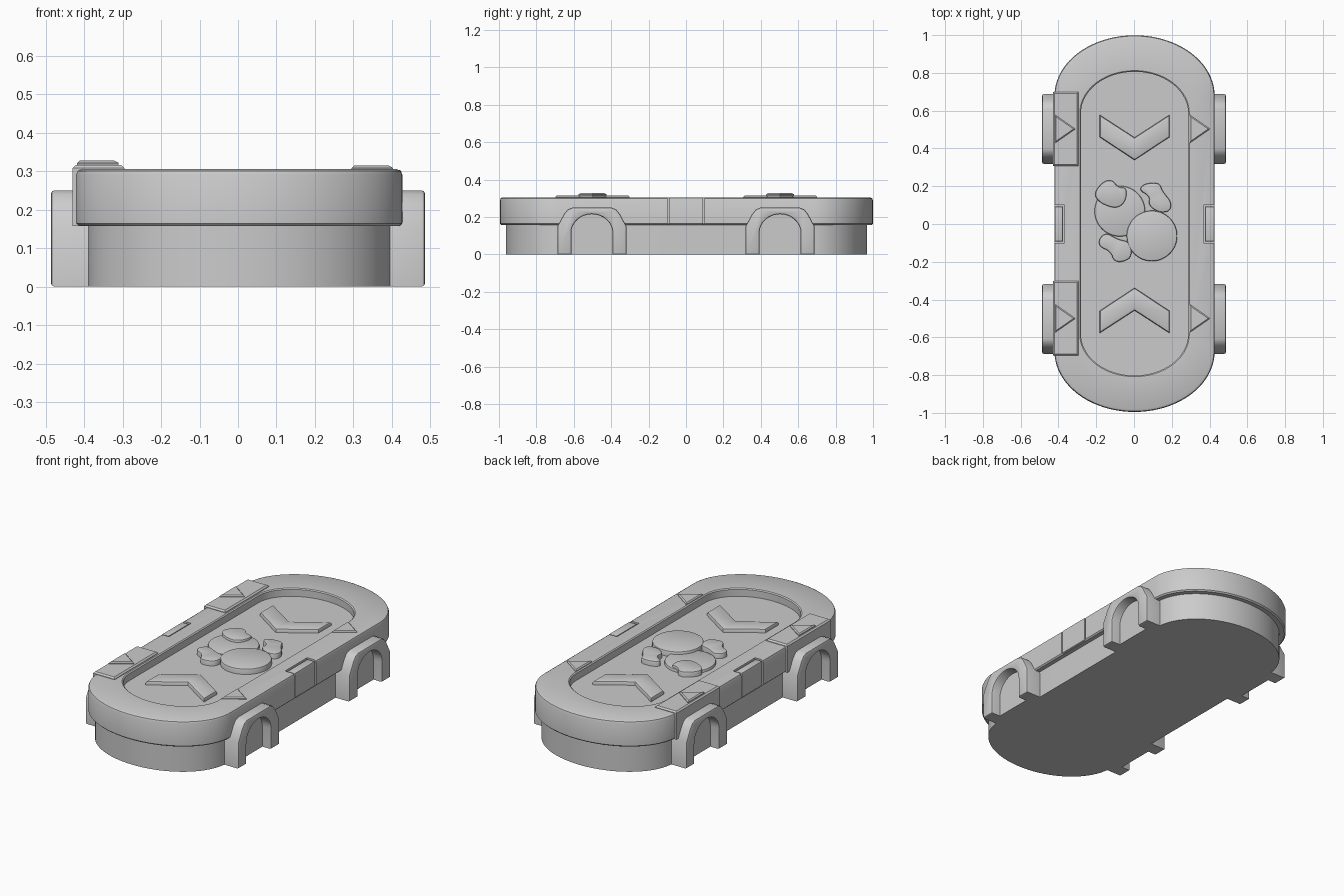
import bpy, bmesh, math
from mathutils import Vector

if "Cube" in bpy.data.objects:
    bpy.data.objects.remove(bpy.data.objects["Cube"])

grey = bpy.data.materials.new("plain_grey")
grey.use_nodes = True
grey.diffuse_color = (0.6, 0.6, 0.6, 1)
grey.node_tree.nodes["Principled BSDF"].inputs["Base Color"].default_value = (0.6, 0.6, 0.6, 1)


def finish(bm, name):
    bmesh.ops.recalc_face_normals(bm, faces=bm.faces)
    mesh = bpy.data.meshes.new(name)
    bm.to_mesh(mesh)
    bm.free()
    mesh.materials.append(grey)
    obj = bpy.data.objects.new(name, mesh)
    bpy.context.collection.objects.link(obj)
    smooth(obj)
    return obj


def smooth(obj):
    bpy.ops.object.select_all(action="DESELECT")
    obj.select_set(True)
    bpy.context.view_layer.objects.active = obj
    bpy.ops.object.shade_smooth_by_angle(angle=math.radians(32))


def prism(name, outline, low, high, bevel=0.0, place=lambda u, v, w: (u, v, w), segments=2):
    """Extrude a 2D outline and soften the rim of its far face."""
    bm = bmesh.new()
    bottom = [bm.verts.new(place(u, v, low)) for u, v in outline]
    top = [bm.verts.new(place(u, v, high)) for u, v in outline]
    bm.faces.new(bottom[::-1])
    cap = bm.faces.new(top)
    n = len(outline)
    for i in range(n):
        j = (i + 1) % n
        bm.faces.new((bottom[i], bottom[j], top[j], top[i]))
    bmesh.ops.recalc_face_normals(bm, faces=bm.faces)
    if bevel:
        bmesh.ops.bevel(bm, geom=list(cap.edges), offset=bevel, segments=segments,
                        profile=0.5, affect="EDGES")
    return finish(bm, name)


def rect(x0, x1, y0, y1):
    return [(x0, y0), (x1, y0), (x1, y1), (x0, y1)]


def round_off(points, times=2):
    """Cut the corners of a closed outline."""
    for _ in range(times):
        out = []
        for i, p in enumerate(points):
            a, b = Vector(p), Vector(points[(i + 1) % len(points)])
            out += [a.lerp(b, 0.25), a.lerp(b, 0.75)]
        points = [tuple(p) for p in out]
    return points


def capsule(width, length, cap, steps=40):
    """Straight sides with half-elliptical ends."""
    ring = []
    for sign in (1, -1):
        for i in range(steps + 1):
            t = math.pi * i / steps
            ring.append((0.003 + sign * width * math.cos(t),
                         0.002 + sign * (length - cap + cap * math.sin(t))))
    return ring


# Body: base, overhanging rim and sunken top, lofted from one list of rings
rings = [
    (0.393, 0.965, 0.30, 0.0), (0.393, 0.965, 0.30, 0.157),
    (0.417, 0.990, 0.315, 0.157), (0.424, 0.997, 0.32, 0.164),
    (0.424, 0.997, 0.32, 0.290), (0.420, 0.993, 0.317, 0.300),
    (0.410, 0.983, 0.31, 0.305), (0.290, 0.810, 0.225, 0.305),
    (0.284, 0.804, 0.22, 0.300), (0.284, 0.804, 0.22, 0.260),
]
bm = bmesh.new()
loops = [[bm.verts.new((x, y, z)) for x, y in capsule(w, l, c)] for w, l, c, z in rings]
for lower, upper in zip(loops, loops[1:]):
    for i in range(len(lower)):
        j = (i + 1) % len(lower)
        bm.faces.new((lower[i], lower[j], upper[j], upper[i]))
bm.faces.new(loops[0][::-1])
bm.faces.new(loops[-1])
body = finish(bm, "body")

# Side clips: a pocket in each rim holding a slightly smaller block
for side, label in ((1, "left"), (-1, "right")):
    a, b = sorted((side * 0.368, side * 0.46))
    cutter = prism("clip_cutter", rect(a, b, -0.1, 0.1), 0.165, 0.35)
    cutter.hide_render = True
    mod = body.modifiers.new("pocket", "BOOLEAN")
    mod.object = cutter
    mod.solver = "EXACT"
    bpy.context.view_layer.objects.active = body
    bpy.ops.object.modifier_apply(modifier=mod.name)
    bpy.data.objects.remove(cutter)
    a, b = sorted((side * 0.376, 0.003 + side * 0.422))
    prism(label + "_clip", rect(a, b, -0.092, 0.092), 0.16, 0.303, 0.006)
smooth(body)

# Arched brackets on both sides, with a back panel inside each opening
half_outer = [(0.185, 0.0), (0.185, 0.15), (0.150, 0.215), (0.130, 0.240), (0.105, 0.25)]
outer = half_outer + [(-u, v) for u, v in reversed(half_outer)]
inner = [(-0.11, 0.0)]
for i in range(17):
    t = math.pi * i / 16
    inner.append((-0.11 * math.cos(t), 0.115 + 0.10 * math.sin(t)))
inner.append((0.11, 0.0))
for side, label in ((1, "left"), (-1, "right")):
    for y, end in ((0.503, "back"), (-0.503, "front")):
        def place(u, v, w, side=side, y=y):
            return (side * w, y + u, v)
        prism(f"{label}_{end}_arch", outer + inner, 0.37, 0.486, 0.009, place)
        prism(f"{label}_{end}_arch_panel", inner, 0.37, 0.430, 0, place)

# Raised plates on one rim, and arrow markers on both
for y, end in ((0.503, "back"), (-0.5, "front")):
    prism(f"right_{end}_plate", rect(-0.430, -0.295, y - 0.197, y + 0.197),
          0.157, 0.316, 0.008, segments=1)
    for x, z, label in ((-0.418, 0.327, "right"), (0.295, 0.314, "left")):
        prism(f"{label}_{end}_arrow", [(x, y - 0.075), (x + 0.108, y), (x, y + 0.075)],
              0.29, z, 0.006, segments=1)

# Chevrons on the sunken floor
for sign, end in ((1, "back"), (-1, "front")):
    shape = [(-0.182, 0.578), (0.003, 0.458), (0.188, 0.578),
             (0.188, 0.460), (0.003, 0.338), (-0.182, 0.460)]
    prism(end + "_chevron", [(x, sign * y) for x, y in shape], 0.25, 0.282, 0.012)

# Two overlapping discs
for name, cx, cy, top in (("lower_disc", -0.075, 0.068, 0.276), ("upper_disc", 0.095, -0.063, 0.292)):
    circle = [(cx + 0.134 * math.cos(math.tau * i / 48), cy + 0.134 * math.sin(math.tau * i / 48))
              for i in range(48)]
    prism(name, circle, 0.25, top, 0.008)

# Three rounded pads around the discs
pads = {
    "back_right_pad": [(-.215, .16), (-.165, .225), (-.115, .235), (-.085, .195),
                       (-.035, .19), (-.045, .115), (-.095, .08), (-.18, .11)],
    "back_left_pad": [(.025, .18), (.055, .215), (.135, .22), (.15, .175), (.2, .115),
                      (.19, .065), (.13, .06), (.075, .10), (.085, .145)],
    "front_right_pad": [(-.185, -.075), (-.145, -.045), (-.09, -.08), (-.02, -.095), (-.01, -.17),
                        (-.05, -.2), (-.105, -.2), (-.125, -.145), (-.185, -.12)],
}
for name, shape in pads.items():
    prism(name, round_off(shape), 0.25, 0.29, 0.008)
